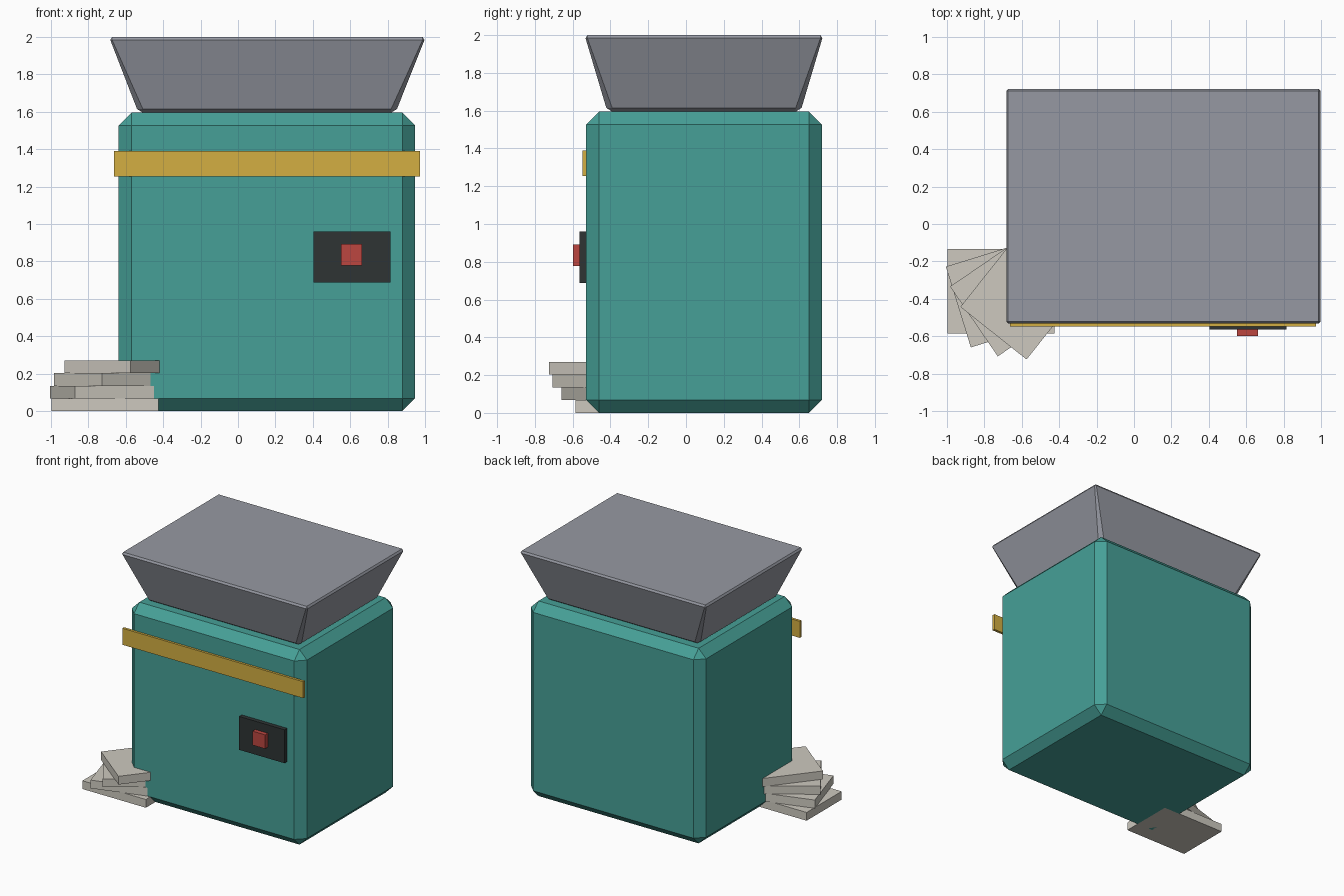
import bpy, bmesh, math
from mathutils import Matrix

if "Cube" in bpy.data.objects:
    bpy.data.objects.remove(bpy.data.objects["Cube"])


def material(name, r, g, b):
    """Flat colour from 0-255 display values."""
    lin = [((c / 255 + 0.055) / 1.055) ** 2.4 for c in (r, g, b)]
    m = bpy.data.materials.new(name)
    m.diffuse_color = (*lin, 1)
    m.use_nodes = True
    m.node_tree.nodes["Principled BSDF"].inputs["Base Color"].default_value = m.diffuse_color
    return m


TEAL = material("teal_paint", 70, 160, 151)
STEEL = material("grey_steel", 150, 153, 162)
YELLOW = material("yellow_stripe", 212, 175, 66)
DARK = material("dark_panel", 46, 52, 52)
RED = material("red_button", 188, 70, 64)
STONE = material("pale_stone", 205, 201, 191)


def finish(name, bm, mat):
    bmesh.ops.recalc_face_normals(bm, faces=bm.faces)
    me = bpy.data.meshes.new(name)
    bm.to_mesh(me)
    bm.free()
    me.materials.append(mat)
    ob = bpy.data.objects.new(name, me)
    bpy.context.collection.objects.link(ob)
    return ob


def box(name, xs, ys, zs, mat, turn=0.0):
    """Plain box between the given limits, turned about its own centre."""
    bm = bmesh.new()
    bmesh.ops.create_cube(bm, size=1)
    size = [b - a for a, b in (xs, ys, zs)]
    mid = [(a + b) / 2 for a, b in (xs, ys, zs)]
    bmesh.ops.transform(
        bm, verts=bm.verts,
        matrix=Matrix.Translation(mid) @ Matrix.Rotation(turn, 4, 'Z') @ Matrix.Diagonal((*size, 1)))
    return finish(name, bm, mat)


def chamfered_block(name, bottom, top, mat):
    """Tapered block with all edges chamfered.
    Each end is (x0, x1, y0, y1, z, chamfer, chamfer height)."""
    bm = bmesh.new()
    for (x0, x1, y0, y1, z, c, h), up in ((bottom, 1), (top, -1)):
        for x, sx in ((x0, 1), (x1, -1)):
            for y, sy in ((y0, 1), (y1, -1)):
                bm.verts.new((x + sx * c, y + sy * c, z))
                bm.verts.new((x, y + sy * c, z + up * h))
                bm.verts.new((x + sx * c, y, z + up * h))
    bmesh.ops.convex_hull(bm, input=bm.verts)
    bmesh.ops.dissolve_limit(bm, angle_limit=math.radians(3), verts=bm.verts, edges=bm.edges)
    return finish(name, bm, mat)


# Machine body with chamfered edges
body = (-0.638, 0.947, -0.529, 0.719)
chamfered_block("body", (*body, 0.0, 0.068, 0.068), (*body, 1.595, 0.068, 0.068), TEAL)

# Flared hopper on top
chamfered_block("hopper",
                (-0.54, 0.85, -0.422, 0.612, 1.595, 0.031, 0.02),
                (-0.683, 0.997, -0.532, 0.722, 2.0, 0.01, 0.016), STEEL)

# Front stripe, control panel and button
box("stripe", (-0.662, 0.973, ), (-0.548, -0.526), (1.255, 1.39), YELLOW)
box("control_panel", (0.405, 0.815), (-0.563, -0.527), (0.687, 0.96), DARK)
box("button", (0.55, 0.664), (-0.598, -0.56), (0.778, 0.892), RED)

# Fanned stack of slabs at the front left corner
THICK = 0.0675
for i in range(4):
    cx, cy = -0.711 + 0.046 * i, -0.359
    box(f"slab_{i + 1}", (cx - 0.287, cx + 0.287), (cy - 0.226, cy + 0.226),
        (i * THICK, (i + 1) * THICK), STONE, turn=0.3 * i)
